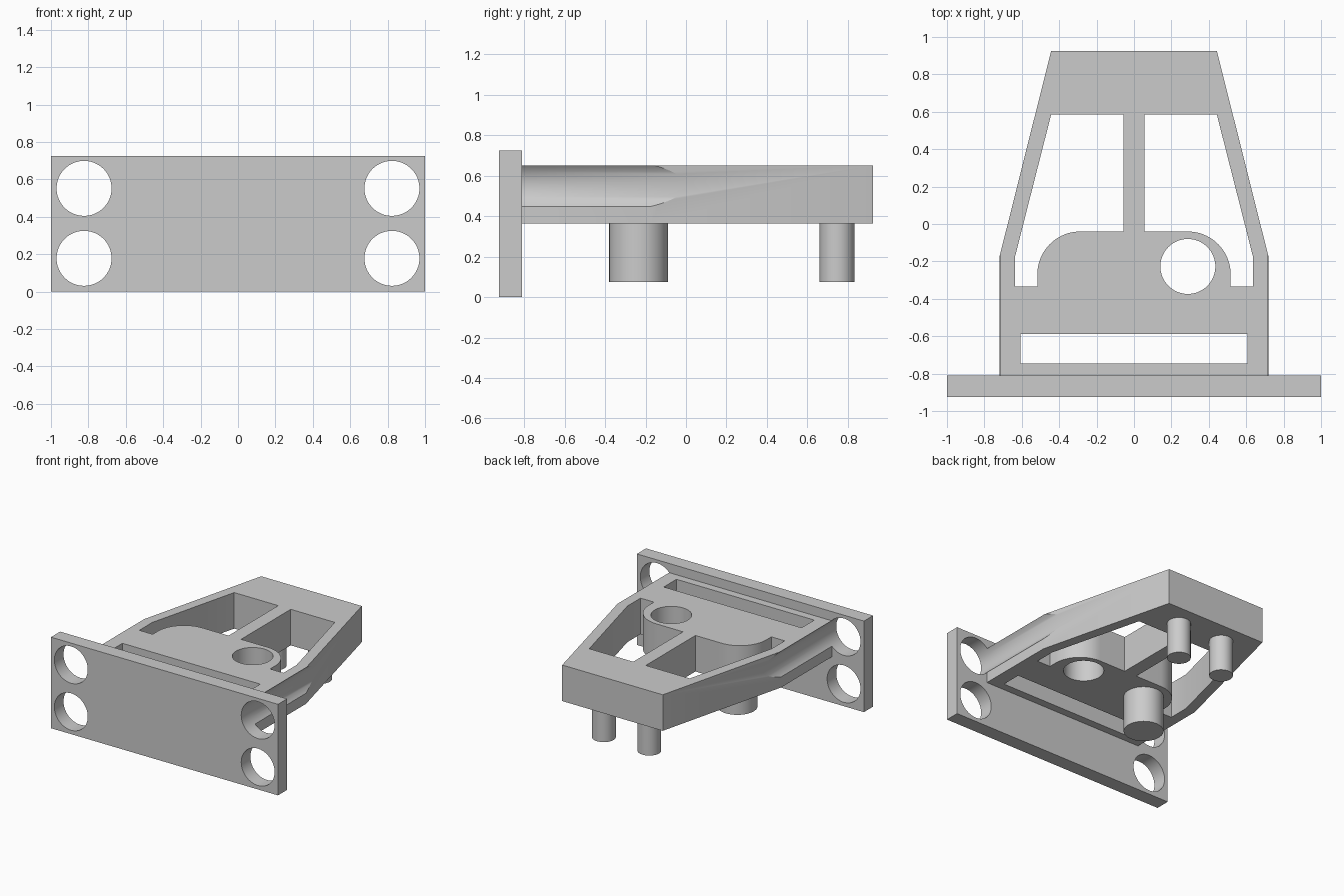
import bpy, bmesh
from math import sin, cos, pi
from mathutils import Vector

if "Cube" in bpy.data.objects:
    bpy.data.objects.remove(bpy.data.objects["Cube"], do_unlink=True)

grey = bpy.data.materials.new("plain grey")
grey.use_nodes = True
GREY = (0.6, 0.6, 0.6, 1)
grey.diffuse_color = GREY
grey.node_tree.nodes["Principled BSDF"].inputs["Base Color"].default_value = GREY


def prism(name, outline, start, sweep):
    """Extrude a closed loop of 3D points; outline holds (u, v) pairs."""
    sweep = Vector(sweep)
    bm = bmesh.new()
    if sweep.z:
        pts = [(u, v, start) for u, v in outline]
    else:
        pts = [(u, start, v) for u, v in outline]
    face = bm.faces.new([bm.verts.new(p) for p in pts])
    top = bmesh.ops.extrude_face_region(bm, geom=[face])["geom"]
    bmesh.ops.translate(bm, vec=sweep,
                        verts=[e for e in top if isinstance(e, bmesh.types.BMVert)])
    bmesh.ops.recalc_face_normals(bm, faces=bm.faces)
    mesh = bpy.data.meshes.new(name)
    bm.to_mesh(mesh)
    bm.free()
    mesh.materials.append(grey)
    obj = bpy.data.objects.new(name, mesh)
    bpy.context.scene.collection.objects.link(obj)
    return obj


def arc(cx, cy, r, a0=0.0, a1=2 * pi, n=64):
    count = n if a1 - a0 >= 2 * pi else n + 1
    return [(cx + r * cos(a0 + (a1 - a0) * i / n),
             cy + r * sin(a0 + (a1 - a0) * i / n)) for i in range(count)]


def rect(x0, y0, x1, y1):
    return [(x0, y0), (x1, y0), (x1, y1), (x0, y1)]


def cut(obj, cutters):
    """Subtract the cutters, bake the result and remove the cutters."""
    for c in cutters:
        c.hide_render = True
        mod = obj.modifiers.new("cut", 'BOOLEAN')
        mod.operation = 'DIFFERENCE'
        mod.solver = 'EXACT'
        mod.object = c
    bpy.context.view_layer.update()
    graph = bpy.context.evaluated_depsgraph_get()
    mesh = bpy.data.meshes.new_from_object(obj.evaluated_get(graph))
    obj.modifiers.clear()
    obj.data = mesh
    for c in cutters:
        bpy.data.objects.remove(c, do_unlink=True)


PLATE_BACK, FRONT = -0.81, -0.925
BOTTOM, TOP = 0.365, 0.652
R = 0.147
UP = (0, 0, 1)


def bolt_bores():
    return [prism("bore", arc(sx * 0.823, z, R), -1.1, (0, 1.6, 0))
            for sx in (1, -1) for z in (0.178, 0.552)]


# Mounting plate with four bolt holes
plate = prism("mounting_plate", rect(-1, 0, 1, 0.725), FRONT, (0, PLATE_BACK - FRONT, 0))
cut(plate, bolt_bores())

# Tapered frame body
half = [(0.718, PLATE_BACK), (0.718, -0.17), (0.443, 0.925)]
outline = half + [(-x, y) for x, y in reversed(half)]
frame = prism("frame_body", outline, BOTTOM, (0, 0, TOP - BOTTOM))

# Openings: mirrored side windows, cross slot, round socket, bolt clearance grooves
window = ([(0.055, 0.585), (0.443, 0.585), (0.635, -0.17), (0.635, -0.335), (0.517, -0.335)]
          + arc(0.287, -0.27, 0.23, 0, pi / 2, 20) + [(0.055, -0.04)])
openings = [prism("opening", [(s * x, y) for x, y in window], 0, UP) for s in (1, -1)]
openings.append(prism("opening", rect(-0.607, -0.747, 0.607, -0.587), 0, UP))
openings.append(prism("opening", arc(0.288, -0.227, R), 0, UP))
cut(frame, openings + bolt_bores())

# Locating pegs under the frame
PEG_END = 0.075
pegs = [prism(name, arc(x, y, r), PEG_END, (0, 0, BOTTOM - PEG_END))
        for name, x, y, r in (("large_peg", -0.288, -0.235, 0.145),
                              ("small_peg_left", 0.2, 0.747, 0.086),
                              ("small_peg_right", -0.2, 0.747, 0.086))]

# Smooth the round walls, keep edges crisp
bpy.ops.object.select_all(action='DESELECT')
for obj in [plate, frame] + pegs:
    obj.select_set(True)
    bpy.context.view_layer.objects.active = obj
bpy.ops.object.shade_smooth_by_angle(angle=0.5)
for obj in [plate, frame] + pegs:
    obj.select_set(False)
